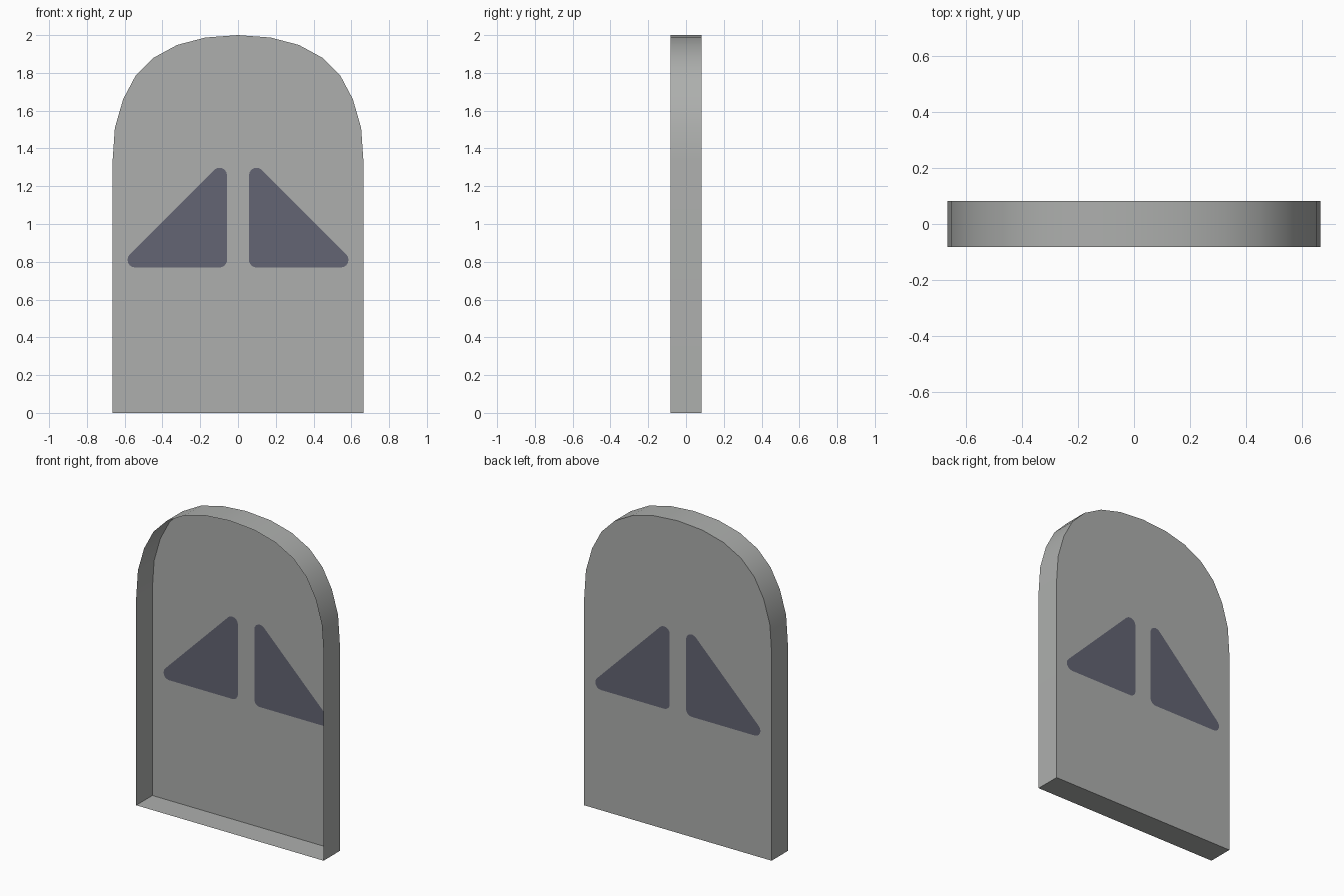
import bpy, bmesh, math

if "Cube" in bpy.data.objects:
    bpy.data.objects.remove(bpy.data.objects["Cube"])

HALF_DEPTH = 0.082
HALF_WIDTH = 0.664


def material(name, rgb):
    m = bpy.data.materials.new(name)
    m.diffuse_color = (*rgb, 1.0)
    m.use_nodes = True
    m.node_tree.nodes["Principled BSDF"].inputs["Base Color"].default_value = m.diffuse_color
    return m


def arc(cx, cz, r, start, end, steps=6):
    return [(cx + r * math.cos(math.radians(start + (end - start) * i / steps)),
             cz + r * math.sin(math.radians(start + (end - start) * i / steps)))
            for i in range(steps + 1)]


def loop(bm, points, y):
    verts = [bm.verts.new((x, y, z)) for x, z in points]
    edges = [bm.edges.new((verts[i - 1], verts[i])) for i in range(len(verts))]
    return verts, edges


# Arched outline, right half mirrored to the left
half = [(HALF_WIDTH, 0), (HALF_WIDTH, 1.333), (0.652, 1.508), (0.608, 1.661),
        (0.542, 1.785), (0.449, 1.879), (0.322, 1.948), (0.173, 1.987)]
outline = half + [(0, 2.0)] + [(-x, z) for x, z in reversed(half)]

# Rounded triangular window outline, mirrored for the second one
R = 0.04
window = (arc(0.098, 0.81, R, 180, 270) + arc(0.545, 0.81, R, -90, 45)
          + arc(0.098, 1.258, R, 45, 180))
windows = [window, [(-x, z) for x, z in reversed(window)]]

bm = bmesh.new()
back, edges = loop(bm, outline, HALF_DEPTH)

# Window panes cut into the back panel
pane_loops = []
for pts in windows:
    verts, pane_edges = loop(bm, pts, HALF_DEPTH)
    pane_loops.append(verts)
    edges += pane_edges

# Back panel around the panes
bmesh.ops.triangle_fill(bm, edges=edges, use_beauty=True, normal=(0, 1, 0))
pane_sets = [set(v) for v in pane_loops]
inside = [f for f in bm.faces if any(all(v in s for v in f.verts) for s in pane_sets)]
bmesh.ops.delete(bm, geom=inside, context='FACES_ONLY')
for verts in pane_loops:
    bm.faces.new(verts).material_index = 1

# Rim wall around the panel, open towards the front
front = [bm.verts.new((v.co.x, -HALF_DEPTH, v.co.z)) for v in back]
for i in range(len(back)):
    bm.faces.new((back[i - 1], back[i], front[i], front[i - 1]))

# Orient every face outwards
bm.normal_update()
for f in bm.faces:
    c = f.calc_center_median()
    if abs(f.normal.y) > 0.5:
        flip = f.normal.y < 0
    else:
        flip = f.normal.x * c.x + f.normal.z * (c.z - 1.0) < 0
    if flip:
        f.normal_flip()

mesh = bpy.data.meshes.new("arched_door")
bm.to_mesh(mesh)
bm.free()
mesh.materials.append(material("stone grey", (0.42, 0.43, 0.42)))
mesh.materials.append(material("dark slate glass", (0.125, 0.128, 0.172)))
door = bpy.data.objects.new("arched_door", mesh)
bpy.context.collection.objects.link(door)
bpy.context.view_layer.objects.active = door
door.select_set(True)
bpy.ops.object.shade_smooth_by_angle(angle=math.radians(30))
